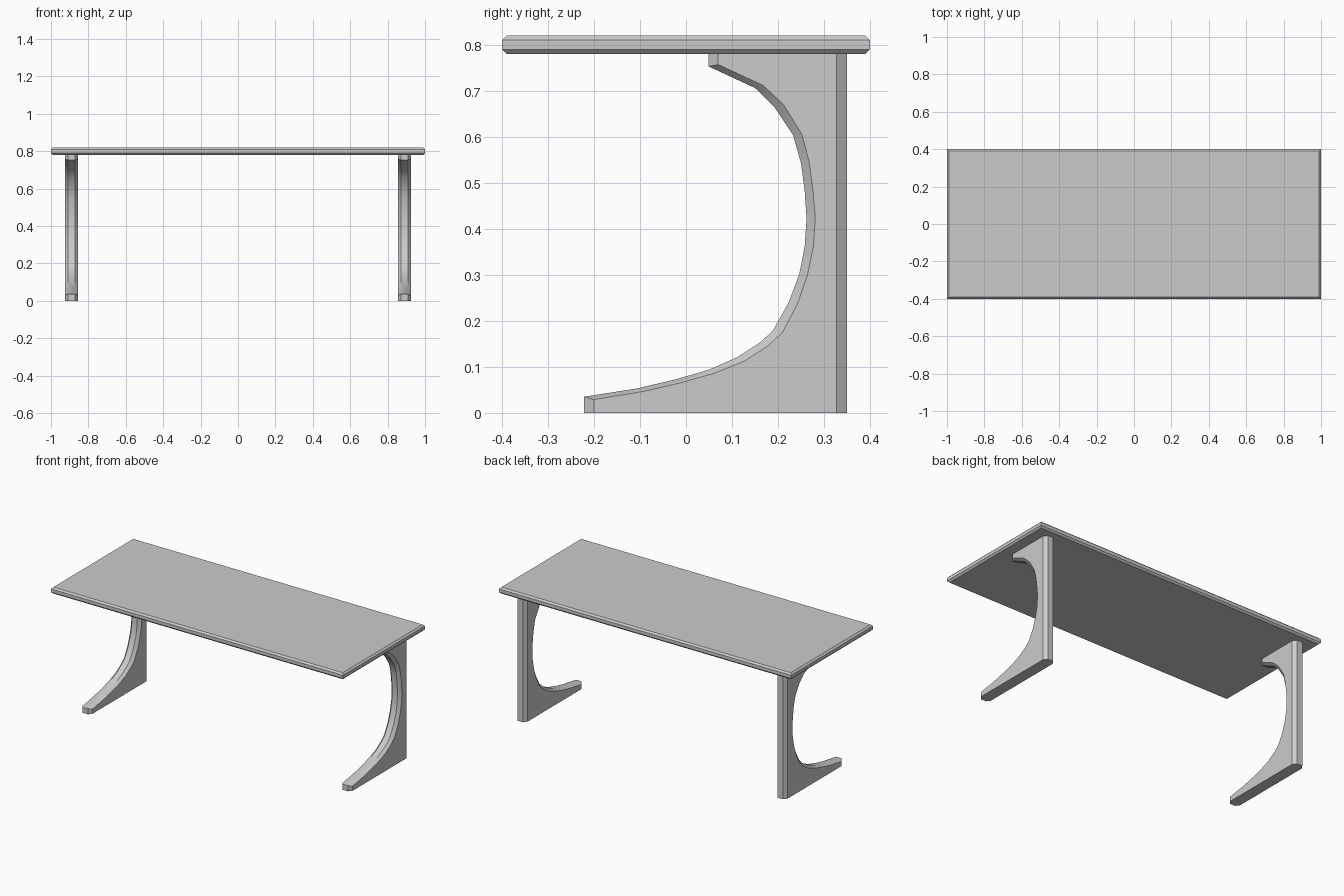
import bpy, bmesh

if "Cube" in bpy.data.objects:
    bpy.data.objects.remove(bpy.data.objects["Cube"])


def loft(name, rings):
    """Skin closed rings of equal length and cap both ends."""
    bm = bmesh.new()
    loops = [[bm.verts.new(p) for p in ring] for ring in rings]
    for a, b in zip(loops, loops[1:]):
        for i in range(len(a)):
            j = (i + 1) % len(a)
            bm.faces.new((a[i], a[j], b[j], b[i]))
    bm.faces.new(loops[0])
    bm.faces.new(loops[-1])
    bmesh.ops.recalc_face_normals(bm, faces=bm.faces)
    mesh = bpy.data.meshes.new(name)
    bm.to_mesh(mesh)
    bm.free()
    obj = bpy.data.objects.new(name, mesh)
    bpy.context.collection.objects.link(obj)
    return obj


# Tabletop: slab with chamfered top and bottom edges
def rect(inset, z):
    x, y = 1 - inset, 0.4 - inset
    return [(-x, -y, z), (x, -y, z), (x, y, z), (-x, y, z)]


loft("tabletop", [rect(0.01, 0.78), rect(0, 0.79), rect(0, 0.81), rect(0.01, 0.82)])

# Leg outlines in (y, z), foot tip to top bracket: ridge and side face
ridge = [(-.222, .035), (-.107, .053), (-.022, .073), (.05, .094), (.111, .121),
         (.161, .153), (.189, .179), (.223, .24), (.246, .301), (.258, .362),
         (.262, .423), (.258, .481), (.25, .542), (.233, .603), (.191, .666),
         (.15, .706), (.049, .753), (.049, .78), (.35, .78), (.35, 0), (-.222, 0)]
side = [(-.2, .029), (-.096, .046), (-.013, .065), (.061, .086), (.126, .112),
        (.177, .145), (.209, .174), (.242, .236), (.264, .3), (.277, .362),
        (.281, .423), (.276, .484), (.268, .544), (.252, .605), (.212, .67),
        (.167, .712), (.07, .757), (.07, .78), (.327, .78), (.327, 0), (-.2, 0)]

# C-shaped legs with chamfered front and back, mirrored to the other end
layers = [(-0.035, side), (-0.018, ridge), (0.018, ridge), (0.035, side)]
legs = loft("side_legs", [[(0.89 + dx, y, z) for y, z in outline]
                          for dx, outline in layers])
bpy.context.view_layer.objects.active = legs
legs.select_set(True)
bpy.ops.object.shade_smooth_by_angle(angle=0.52)
legs.modifiers.new("mirror", 'MIRROR')
